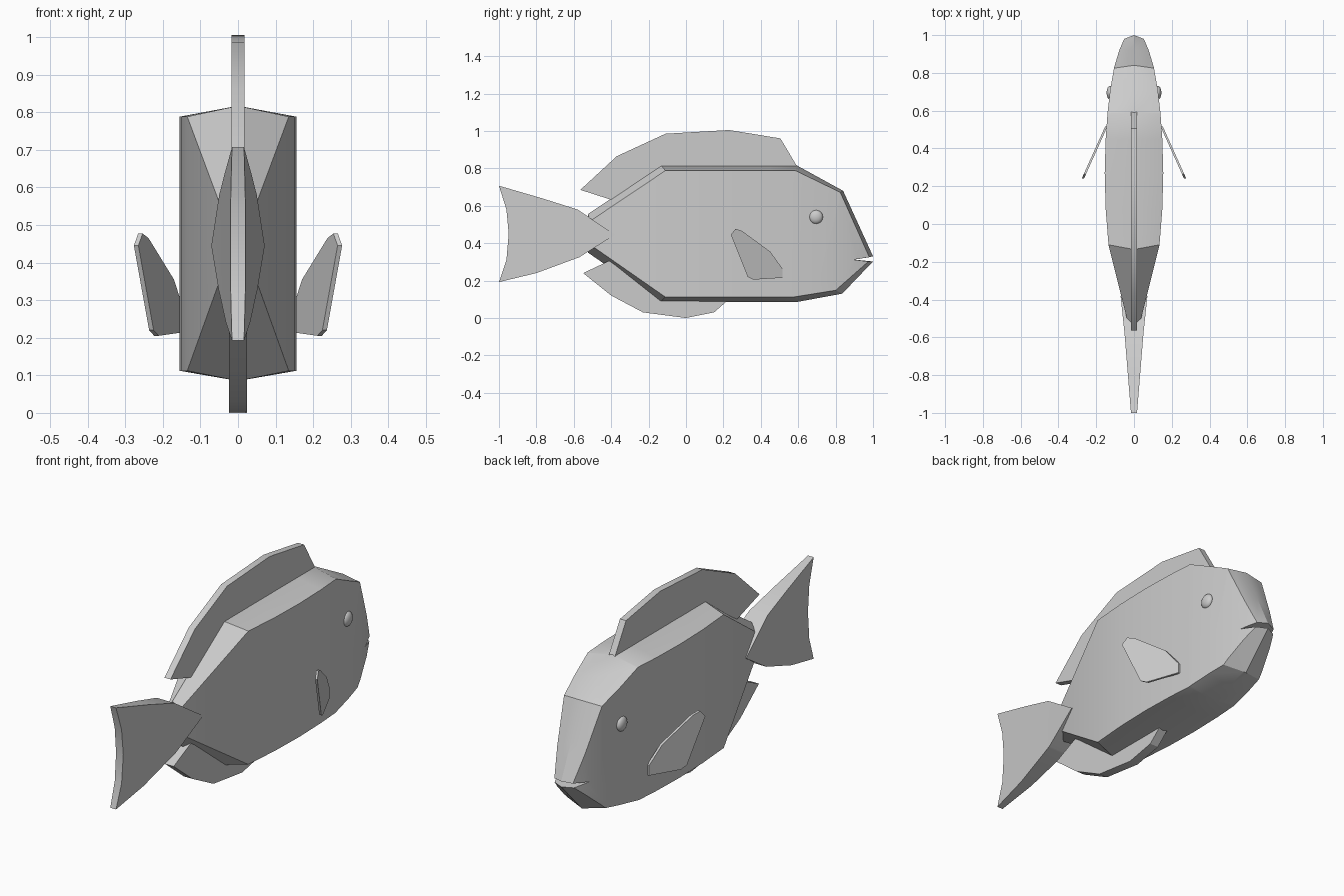
import bpy, bmesh
from mathutils import Vector

if "Cube" in bpy.data.objects:
    bpy.data.objects.remove(bpy.data.objects["Cube"])

grey = bpy.data.materials.new("plain grey")
grey.diffuse_color = (0.6, 0.6, 0.6, 1)
grey.use_nodes = True
grey.node_tree.nodes["Principled BSDF"].inputs["Base Color"].default_value = grey.diffuse_color


def finish(name, bm, angle=0.5):
    """Clean normals, smooth shallow edges, and link the object."""
    bmesh.ops.recalc_face_normals(bm, faces=bm.faces)
    for f in bm.faces:
        f.smooth = True
    for e in bm.edges:
        e.smooth = e.calc_face_angle(0) < angle
    me = bpy.data.meshes.new(name)
    bm.to_mesh(me)
    bm.free()
    me.materials.append(grey)
    ob = bpy.data.objects.new(name, me)
    bpy.context.collection.objects.link(ob)
    return ob


def lerp_table(table, y):
    """Half width at y, from (y, half width) pairs."""
    if y <= table[0][0]:
        return table[0][1]
    for (a, wa), (b, wb) in zip(table, table[1:]):
        if y <= b:
            return wa + (wb - wa) * (y - a) / (b - a)
    return table[-1][1]


def slab(name, side, widths, rim=None, shear=None):
    """Symmetric slab from a (y, z) outline; rim is the outline at x = 0."""
    bm = bmesh.new()
    rings = [(-1, side), (1, side)] if rim is None else [(-1, side), (0, rim), (1, side)]
    loops = [[bm.verts.new((x, y, z)) for y, z in pts] for x, pts in rings]
    caps = [bm.faces.new(loops[0]), bm.faces.new(loops[-1])]
    n = len(side)
    for a, b in zip(loops, loops[1:]):
        for i in range(n):
            j = (i + 1) % n
            bm.faces.new((a[i], a[j], b[j], b[i]))
    bm.normal_update()
    bmesh.ops.triangulate(bm, faces=caps)
    for y, _ in widths[1:-1]:
        bmesh.ops.bisect_plane(bm, geom=bm.verts[:] + bm.edges[:] + bm.faces[:],
                               plane_co=(0, y, 0), plane_no=(0, 1, 0), dist=1e-5)
    for v in bm.verts:
        v.co.x *= lerp_table(widths, v.co.y)
        if shear:
            v.co.x += shear(v.co.y)
    return finish(name, bm)


# Body with bevelled rim and mouth notch
rim = [(-0.525, 0.555), (-0.135, 0.817), (0.59, 0.817), (0.84, 0.68), (1.0, 0.33),
       (0.90, 0.312), (1.0, 0.302), (0.835, 0.13), (0.59, 0.085), (-0.14, 0.085),
       (-0.525, 0.35)]
side = [(-0.51, 0.52), (-0.11, 0.788), (0.585, 0.788), (0.825, 0.672), (0.98, 0.325),
        (0.895, 0.312), (0.975, 0.302), (0.80, 0.148), (0.575, 0.112), (-0.11, 0.112),
        (-0.505, 0.387)]
slab("body", side,
     [(-0.51, 0.035), (-0.11, 0.135), (0.08, 0.15), (0.27, 0.155), (0.45, 0.15),
      (0.59, 0.14), (0.71, 0.126), (0.83, 0.105), (0.92, 0.078), (0.98, 0.052)], rim)

# Tail fin
slab("tail_fin",
     [(-0.38, 0.445), (-0.58, 0.58), (-0.77, 0.64), (-1.0, 0.707), (-0.96, 0.58),
      (-0.948, 0.45), (-0.96, 0.31), (-1.0, 0.192), (-0.80, 0.24), (-0.57, 0.325)],
     [(-1.0, 0.016), (-0.58, 0.05), (-0.38, 0.071)])

# Dorsal and anal fins
slab("dorsal_fin",
     [(-0.565, 0.685), (-0.37, 0.865), (-0.11, 0.985), (0.23, 1.005), (0.505, 0.96),
      (0.60, 0.80), (0.55, 0.75), (-0.13, 0.75), (-0.30, 0.60)],
     [(-0.6, 0.017), (0.6, 0.017)])
slab("anal_fin",
     [(-0.55, 0.24), (-0.40, 0.12), (-0.23, 0.03), (0.0, 0.0), (0.15, 0.03),
      (0.23, 0.10), (0.20, 0.14), (-0.13, 0.14), (-0.38, 0.32)],
     [(-0.6, 0.024), (0.3, 0.024)])

# Pectoral fins and eyes on both sides
for s, label in ((-1, "left"), (1, "right")):
    slab(label + "_pectoral_fin",
         [(0.24, 0.445), (0.265, 0.477), (0.30, 0.465), (0.45, 0.355), (0.515, 0.265),
          (0.515, 0.215), (0.36, 0.205), (0.33, 0.22)],
         [(0.2, 0.006), (0.55, 0.006)],
         shear=lambda y, s=s: s * (0.145 + (0.52 - y) * 0.45))
    bm = bmesh.new()
    bmesh.ops.create_uvsphere(bm, u_segments=16, v_segments=10, radius=0.037)
    bmesh.ops.scale(bm, vec=(0.55, 1, 1), verts=bm.verts)
    bmesh.ops.translate(bm, vec=Vector((s * 0.125, 0.695, 0.54)), verts=bm.verts)
    finish(label + "_eye", bm, 1.0)
